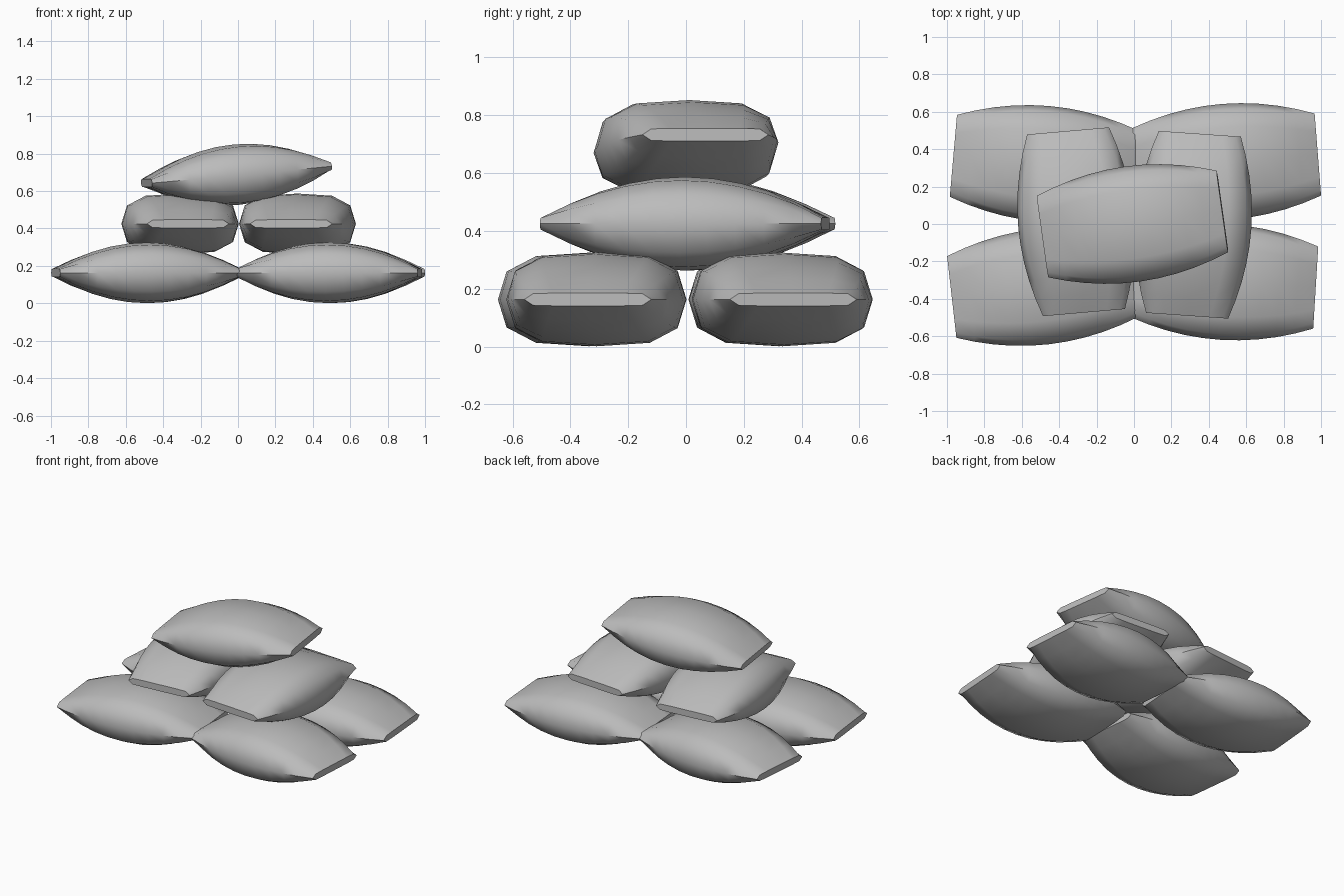
import bpy, bmesh
from math import radians
from mathutils import Euler

cube = bpy.data.objects.get("Cube")
if cube:
    bpy.data.objects.remove(cube)

cloth = bpy.data.materials.new("grey_cloth")
cloth.use_nodes = True
GREY = (0.5, 0.5, 0.5, 1)
cloth.diffuse_color = GREY
cloth.node_tree.nodes["Principled BSDF"].inputs["Base Color"].default_value = GREY

LENGTH, RINGS = 0.975, 10

# Quarter cross-sections (half width, half height): flat mouth and full belly
MOUTH = [(0.22, 0), (0.19, 0.02), (0.12, 0.022), (0, 0.022)]
BELLY = [(0.31, 0), (0.28, 0.1), (0.185, 0.15), (0, 0.162)]


def full_loop(quarter):
    """Mirror a quarter section into a closed twelve-sided loop."""
    half = quarter + [(-y, z) for y, z in reversed(quarter[:-1])]
    return half + [(y, -z) for y, z in reversed(half[1:-1])]


def make_bag(name, centre, yaw, pitch=0):
    """Loft a stuffed bag from mouth to belly to mouth along its length."""
    bm = bmesh.new()
    mouth, belly = full_loop(MOUTH), full_loop(BELLY)
    loops = []
    for i in range(RINGS + 1):
        t = 2 * i / RINGS - 1
        fill = 1 - t * t
        loops.append([bm.verts.new((t * LENGTH / 2,
                                    a[0] + (b[0] - a[0]) * fill,
                                    a[1] + (b[1] - a[1]) * fill))
                      for a, b in zip(mouth, belly)])
    for a, b in zip(loops, loops[1:]):
        for j in range(len(a)):
            k = (j + 1) % len(a)
            bm.faces.new((a[j], a[k], b[k], b[j]))
    # Flat sewn ends
    bm.faces.new(loops[0])
    bm.faces.new(loops[-1])
    bmesh.ops.recalc_face_normals(bm, faces=bm.faces)
    mesh = bpy.data.meshes.new(name)
    bm.to_mesh(mesh)
    bm.free()
    mesh.materials.append(cloth)
    bag = bpy.data.objects.new(name, mesh)
    bag.location = centre
    bag.rotation_euler = Euler((0, radians(pitch), radians(yaw)))
    bpy.context.collection.objects.link(bag)
    bpy.ops.object.select_all(action='DESELECT')
    bag.select_set(True)
    bpy.context.view_layer.objects.active = bag
    bpy.ops.object.shade_smooth_by_angle(angle=radians(50))


# Bottom layer
make_bag("bottom_bag_front_right", (-0.49, -0.335, 0.163), 6.5)
make_bag("bottom_bag_front_left", (0.485, -0.31, 0.163), -3.5)
make_bag("bottom_bag_back_right", (-0.48, 0.322, 0.163), -5)
make_bag("bottom_bag_back_left", (0.497, 0.333, 0.163), 4.5)

# Middle layer, laid crosswise
make_bag("middle_bag_right", (-0.31, 0.012, 0.425), 95)
make_bag("middle_bag_left", (0.318, -0.004, 0.425), 86)

# Tilted top bag
make_bag("top_bag", (-0.008, 0, 0.688), 8, -5.3)
